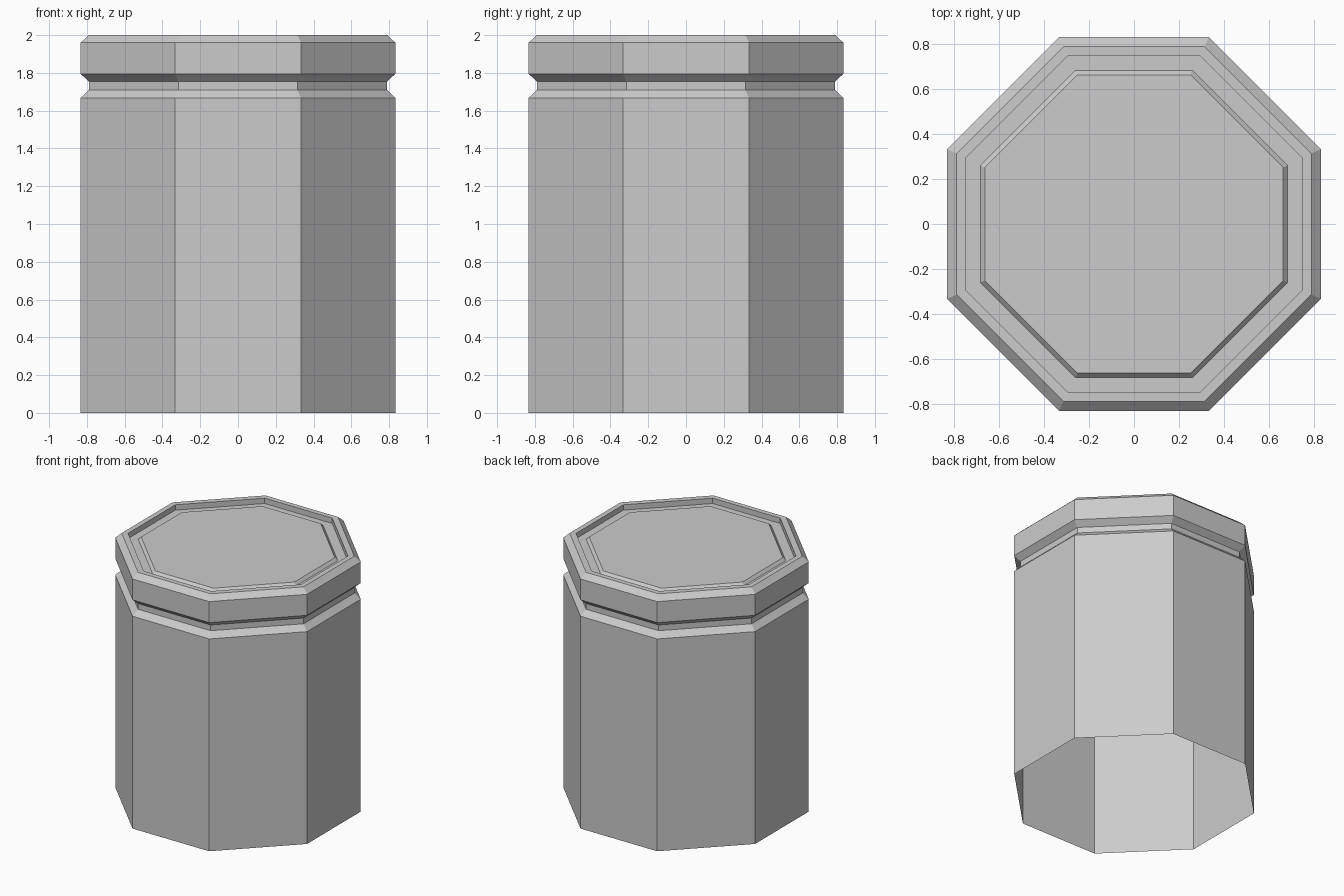
import bpy, bmesh

if "Cube" in bpy.data.objects:
    bpy.data.objects.remove(bpy.data.objects["Cube"])

# Profile from the base up and over the rim: (half width, half flat length, height)
PROFILE = [
    (0.833, 0.333, 0.0),
    (0.833, 0.333, 1.667),   # body shoulder
    (0.79, 0.315, 1.71),     # neck groove
    (0.79, 0.315, 1.755),
    (0.833, 0.333, 1.795),   # rim band
    (0.833, 0.333, 1.96),
    (0.79, 0.315, 2.0),      # rim top
    (0.75, 0.293, 2.0),
    (0.75, 0.293, 1.958),    # recessed channel
    (0.685, 0.26, 1.958),
    (0.665, 0.252, 1.98),    # raised centre panel
]


def octagon(bm, a, b, z):
    pts = [(a, -b), (a, b), (b, a), (-b, a), (-a, b), (-a, -b), (-b, -a), (b, -a)]
    return [bm.verts.new((x, y, z)) for x, y in pts]


# Octagonal pedestal shell, open underneath
bm = bmesh.new()
rings = [octagon(bm, *p) for p in PROFILE]
for lo, hi in zip(rings, rings[1:]):
    for i in range(8):
        j = (i + 1) % 8
        bm.faces.new((lo[i], lo[j], hi[j], hi[i]))
bm.faces.new(rings[-1])

mesh = bpy.data.meshes.new("octagonal_pedestal")
bm.to_mesh(mesh)
bm.free()
obj = bpy.data.objects.new("octagonal_pedestal", mesh)
bpy.context.collection.objects.link(obj)
